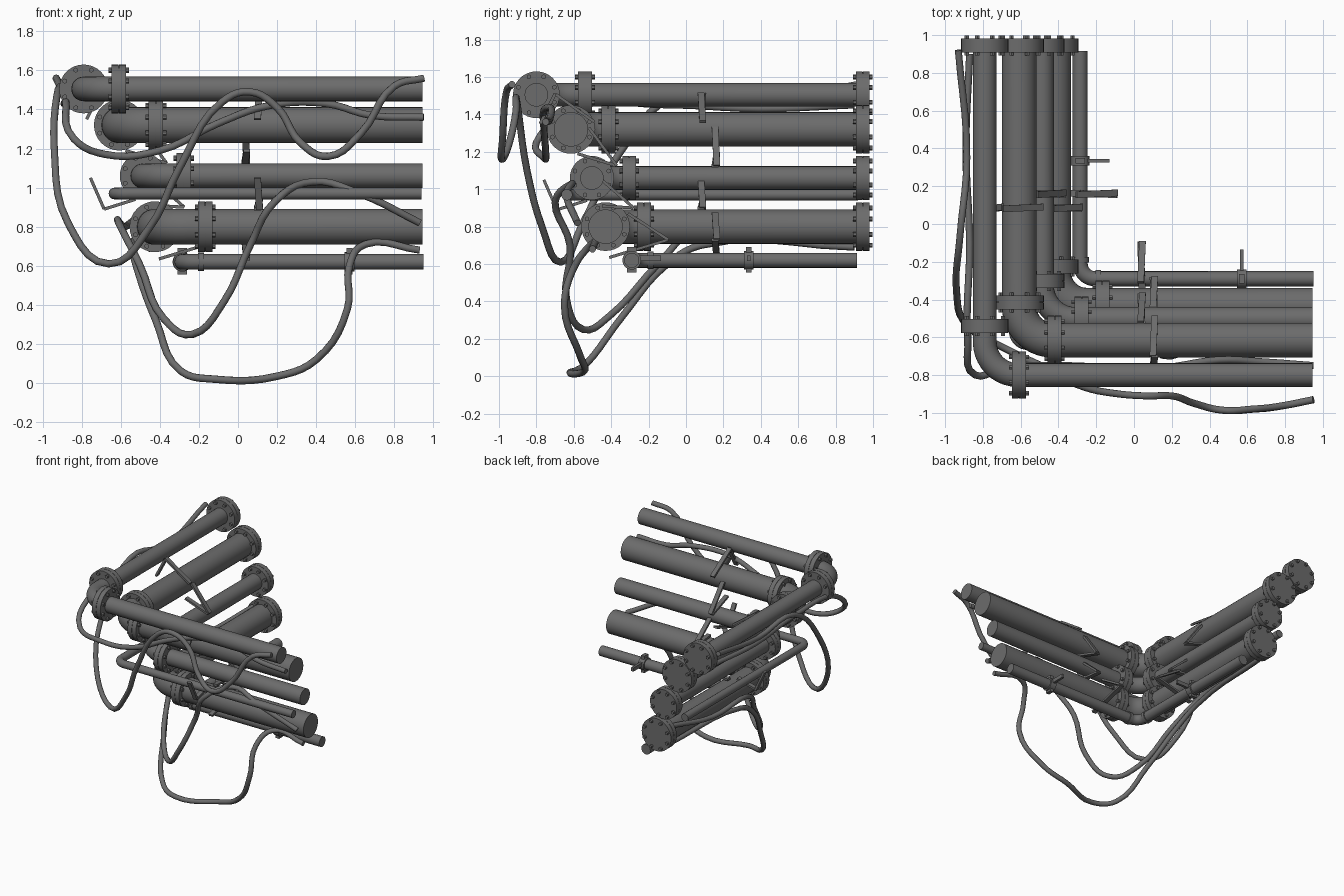
import bpy, bmesh, math
from mathutils import Vector, Matrix

if "Cube" in bpy.data.objects:
    bpy.data.objects.remove(bpy.data.objects["Cube"])

GREY = (0.15, 0.15, 0.15, 1)
steel = bpy.data.materials.new("dark grey steel")
steel.use_nodes = True
steel.diffuse_color = GREY
steel.node_tree.nodes["Principled BSDF"].inputs["Base Color"].default_value = GREY
X, Y = Vector((1, 0, 0)), Vector((0, 1, 0))


def finish(ob, angle=40):
    """Give the part its colour and smooth its round sides."""
    if not ob.data.materials:
        ob.data.materials.append(steel)
    bpy.ops.object.select_all(action='DESELECT')
    ob.select_set(True)
    bpy.context.view_layer.objects.active = ob
    bpy.ops.object.shade_smooth_by_angle(angle=math.radians(angle))


def link(name, data):
    ob = bpy.data.objects.new(name, data)
    bpy.context.collection.objects.link(ob)
    return ob


def tube(name, points, radius, sides, smooth_path=False):
    """Sweep a circle along a path and cap the ends."""
    cu = bpy.data.curves.new(name, 'CURVE')
    cu.dimensions = '3D'
    cu.bevel_depth = radius
    cu.bevel_resolution = sides // 2 - 2
    cu.use_fill_caps = True
    if smooth_path:
        cu.resolution_u = 5
        sp = cu.splines.new('BEZIER')
        sp.bezier_points.add(len(points) - 1)
        for p, co in zip(sp.bezier_points, points):
            p.co = co
            p.handle_left_type = p.handle_right_type = 'AUTO'
    else:
        sp = cu.splines.new('POLY')
        sp.points.add(len(points) - 1)
        for p, co in zip(sp.points, points):
            p.co = (*co, 1)
    ob = link(name, cu)
    bpy.ops.object.select_all(action='DESELECT')
    ob.select_set(True)
    bpy.context.view_layer.objects.active = ob
    bpy.ops.object.convert(target='MESH')
    finish(bpy.context.view_layer.objects.active)


def corner_pipe(name, x, y, z, radius, bend, x_end, y_end, sides=28):
    """Pipe along x that turns through an elbow and runs along y."""
    pts = [(x_end, y, z)]
    for i in range(11):
        a = math.pi / 2 * i / 10
        pts.append((x + bend - bend * math.sin(a), y + bend - bend * math.cos(a), z))
    pts.append((x, y_end, z))
    tube(name, pts, radius, sides)


def cyl(bm, centre, axis, radius, depth, sides):
    rot = axis.to_track_quat('Z', 'Y').to_matrix().to_4x4()
    bmesh.ops.create_cone(bm, cap_ends=True, segments=sides, radius1=radius,
                          radius2=radius, depth=depth, matrix=Matrix.Translation(centre) @ rot)


def flange(name, centre, axis, radius, bolts=8):
    """Two joined discs with a ring of hexagonal bolts."""
    bm = bmesh.new()
    c = Vector(centre)
    side = axis.cross(Vector((0, 0, 1)))
    for s in (-1, 1):
        cyl(bm, c + axis * 0.019 * s, axis, radius, 0.036, 32)
    cyl(bm, c, axis, radius * 0.97, 0.01, 32)
    for i in range(bolts):
        a = math.tau * (i + 0.5) / bolts
        off = side * math.cos(a) + Vector((0, 0, 1)) * math.sin(a)
        cyl(bm, c + off * radius * 0.83, axis, 0.013, 0.106, 6)
    me = bpy.data.meshes.new(name)
    bm.to_mesh(me)
    bm.free()
    finish(link(name, me))


def bar(name, a, b, along, width=0.035, thick=0.016):
    """Flat strip from a to b, its width lying along the pipe."""
    a, b = Vector(a), Vector(b)
    d = (b - a).normalized()
    frame = Matrix((along * width, d.cross(along) * thick, b - a)).transposed().to_4x4()
    bm = bmesh.new()
    bmesh.ops.create_cube(bm, size=1, matrix=Matrix.Translation((a + b) / 2) @ frame)
    bmesh.ops.recalc_face_normals(bm, faces=bm.faces)
    me = bpy.data.meshes.new(name)
    bm.to_mesh(me)
    bm.free()
    finish(link(name, me), 20)


# Large flanged pipes: corner x, y, z, radius, flange radius, flange offsets on each leg
main_pipes = {
    "top_pipe": (-0.79, -0.80, 1.505, 0.063, 0.125, 0.18, 0.26),
    "upper_pipe": (-0.607, -0.615, 1.32, 0.092, 0.13, 0.187, 0.20),
    "middle_pipe": (-0.487, -0.503, 1.06, 0.063, 0.118, 0.21, 0.20),
    "lower_pipe": (-0.425, -0.43, 0.80, 0.092, 0.13, 0.257, 0.205),
}
for name, (x, y, z, r, fr, fx, fy) in main_pipes.items():
    corner_pipe(name, x, y, z, r, 0.175, 0.945, 0.94)
    flange(name + "_front_flange", (x + fx, y, z), X, fr)
    flange(name + "_side_flange", (x, y + fy, z), Y, fr)
    flange(name + "_end_flange", (x, 0.945, z), Y, fr)

# Thin pipes
corner_pipe("thin_pipe", -0.632, -0.637, 0.97, 0.03, 0.07, 0.94, 0.92, 16)
corner_pipe("bottom_pipe", -0.285, -0.29, 0.62, 0.04, 0.08, 0.95, 0.915, 20)

# Collars and clamps on the bottom pipe
for leg, axis in (("front", X), ("side", Y)):
    def place(s, u, z):
        return (s, u, z) if axis == X else (u + 0.005, s, z)
    s = 0.57 if axis == X else 0.335
    bm = bmesh.new()
    cyl(bm, Vector(place(s, -0.29, 0.62)), axis, 0.05, 0.05, 20)
    cyl(bm, Vector(place(-0.19, -0.29, 0.62)), axis, 0.047, 0.03, 20)
    me = bpy.data.meshes.new(leg + "_collar")
    bm.to_mesh(me)
    bm.free()
    finish(link(leg + "_collar", me))
    bar(leg + "_clamp_plate", place(s, -0.29, 0.555), place(s, -0.29, 0.69), axis, 0.03, 0.05)
    bar(leg + "_clamp_arm", place(s, -0.30, 0.63), place(s, -0.135, 0.63), axis, 0.02, 0.03)

    # Angle brackets between the pipes, given as across-and-height corners
    near, far = (0.10, 0.035) if axis == X else (0.08, 0.155)
    brackets = [
        (near, [(-0.78, 1.35), (-0.70, 1.51), (-0.49, 1.36)]),
        (far, [(-0.52, 1.33), (-0.37, 1.125), (-0.58, 1.19)]),
        (near, [(-0.76, 1.05), (-0.69, 0.89), (-0.53, 0.94)]),
        (near, [(-0.45, 1.05), (-0.28, 0.90), (-0.45, 0.91)]),
        (far, [(-0.31, 0.87), (-0.095, 0.73), (-0.41, 0.635)]),
    ]
    for s, path in brackets:
        for (u0, z0), (u1, z1) in zip(path, path[1:]):
            bar(leg + "_bracket", place(s, u0, z0), place(s + 0.01, u1, z1), axis)

# Hanging cables
outer = [(.95, -.93, 1.56), (.8, -.96, 1.52), (.63, -.98, 1.28), (.46, -.985, 1.16),
         (.32, -.95, 1.23), (.2, -.91, 1.41), (.06, -.91, 1.49), (-.08, -.9, 1.44),
         (-.3, -.85, 1.1), (-.45, -.77, .8), (-.66, -.67, .61), (-.87, -.55, .82),
         (-.94, -.35, 1.2), (-.92, -.05, 1.5), (-.885, .35, 1.46), (-.93, .92, 1.56)]
upper = [(.95, -.75, 1.36), (.68, -.73, 1.37), (.45, -.72, 1.43), (.16, -.76, 1.42),
         (-.1, -.76, 1.33), (-.4, -.75, 1.19), (-.68, -.76, 1.17), (-.84, -.8, 1.25),
         (-.88, -.6, 1.43), (-.87, -.1, 1.45), (-.89, .4, 1.43), (-.87, .9, 1.45)]
inner = [(.93, -.58, .82), (.62, -.64, .97), (.38, -.61, 1.03), (.19, -.7, .93),
         (.06, -.62, .7), (-.07, -.64, .42), (-.23, -.55, .25), (-.38, -.4, .33),
         (-.5, -.15, .6), (-.61, .1, .82), (-.58, .5, .8), (-.5, .9, .86)]
lower = [(.93, -.5, .68), (.65, -.5, .71), (.57, -.59, .6), (.56, -.65, .38),
         (.4, -.57, .12), (.2, -.54, .035), (-.12, -.62, .02), (-.29, -.54, .06),
         (-.42, -.34, .32), (-.52, -.1, .6), (-.54, .08, .7), (-.45, .9, .69)]
for name, path in (("outer_cable", outer), ("upper_cable", upper),
                   ("inner_cable", inner), ("low_cable", lower)):
    tube(name, path, 0.019, 10, True)
